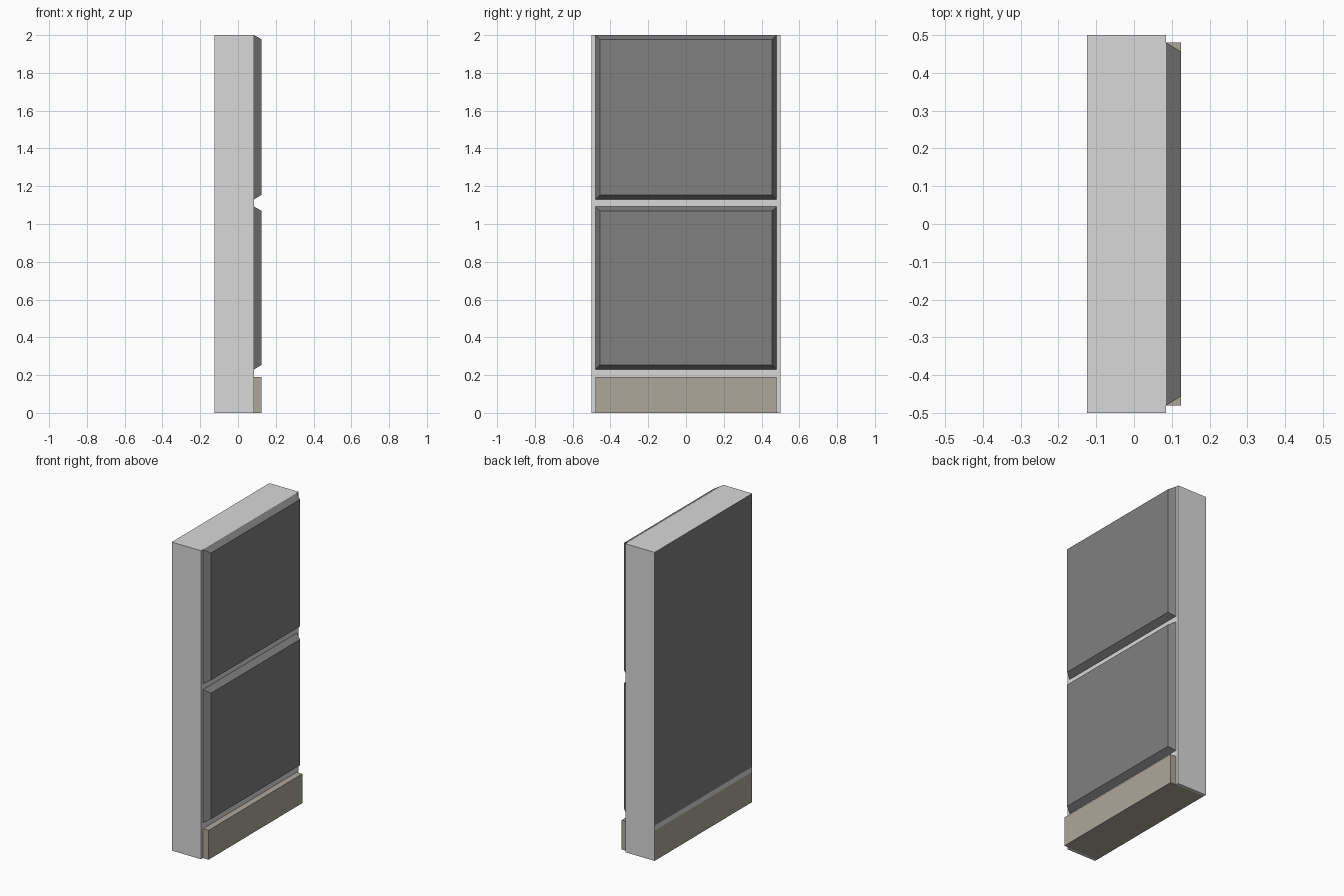
import bpy, bmesh
from mathutils import Vector

if "Cube" in bpy.data.objects:
    bpy.data.objects.remove(bpy.data.objects["Cube"])


def material(name, rgb):
    m = bpy.data.materials.new(name)
    m.diffuse_color = (*rgb, 1)
    m.use_nodes = True
    m.node_tree.nodes["Principled BSDF"].inputs["Base Color"].default_value = m.diffuse_color
    return m


LIGHT = material("light grey", (0.69, 0.69, 0.69))
DARK = material("dark grey", (0.214, 0.214, 0.214))
BEIGE = material("beige", (0.415, 0.387, 0.33))

BACK, FACE, FRONT = -0.125, 0.085, 0.125   # wall depth steps along x
HALF, TRIM = 0.5, 0.48                     # half widths of wall and trim


def box(bm, lo, hi):
    bmesh.ops.create_cube(bm, size=1)
    for v in bm.verts:
        v.co = Vector([lo[i] if v.co[i] < 0 else hi[i] for i in range(3)])


def finish(bm, name, mats):
    bmesh.ops.recalc_face_normals(bm, faces=bm.faces)
    me = bpy.data.meshes.new(name)
    bm.to_mesh(me)
    bm.free()
    for m in mats:
        me.materials.append(m)
    ob = bpy.data.objects.new(name, me)
    bpy.context.collection.objects.link(ob)
    return ob


# Wall slab, cut so the back and underside can carry their own colours
bm = bmesh.new()
box(bm, (BACK, -HALF, 0), (FACE, HALF, 2))
cuts = [((0, 0, z), (0, 0, 1)) for z in (0.195, 0.228)]
cuts += [((0, y, 0), (0, 1, 0)) for y in (-TRIM, TRIM)]
for co, no in cuts:
    bmesh.ops.bisect_plane(bm, geom=bm.verts[:] + bm.edges[:] + bm.faces[:],
                           plane_co=co, plane_no=no)
bm.normal_update()
for f in bm.faces:
    c = f.calc_center_median()
    if f.normal.x < -0.9:
        f.material_index = 2 if c.z < 0.19 else 1 if c.z > 0.228 else 0
    elif f.normal.z < -0.9 and abs(c.y) < TRIM:
        f.material_index = 2
finish(bm, "wall_slab", (LIGHT, DARK, BEIGE))

# Skirting board along the foot of the wall
bm = bmesh.new()
box(bm, (FACE, -TRIM, 0), (FRONT, TRIM, 0.19))
finish(bm, "skirting_board", (BEIGE,))

# Two raised panels with sloping edges
SLOPE = 0.024
for name, z0, z1 in (("lower_panel", 0.23, 1.092), ("upper_panel", 1.13, 2.0)):
    bm = bmesh.new()
    box(bm, (FACE, -TRIM, z0), (FRONT, TRIM, z1))
    for v in bm.verts:
        if v.co.x > 0.1:
            v.co.y -= SLOPE if v.co.y > 0 else -SLOPE
            v.co.z -= 0.022 if v.co.z > (z0 + z1) / 2 else -SLOPE
    finish(bm, name, (DARK,))
